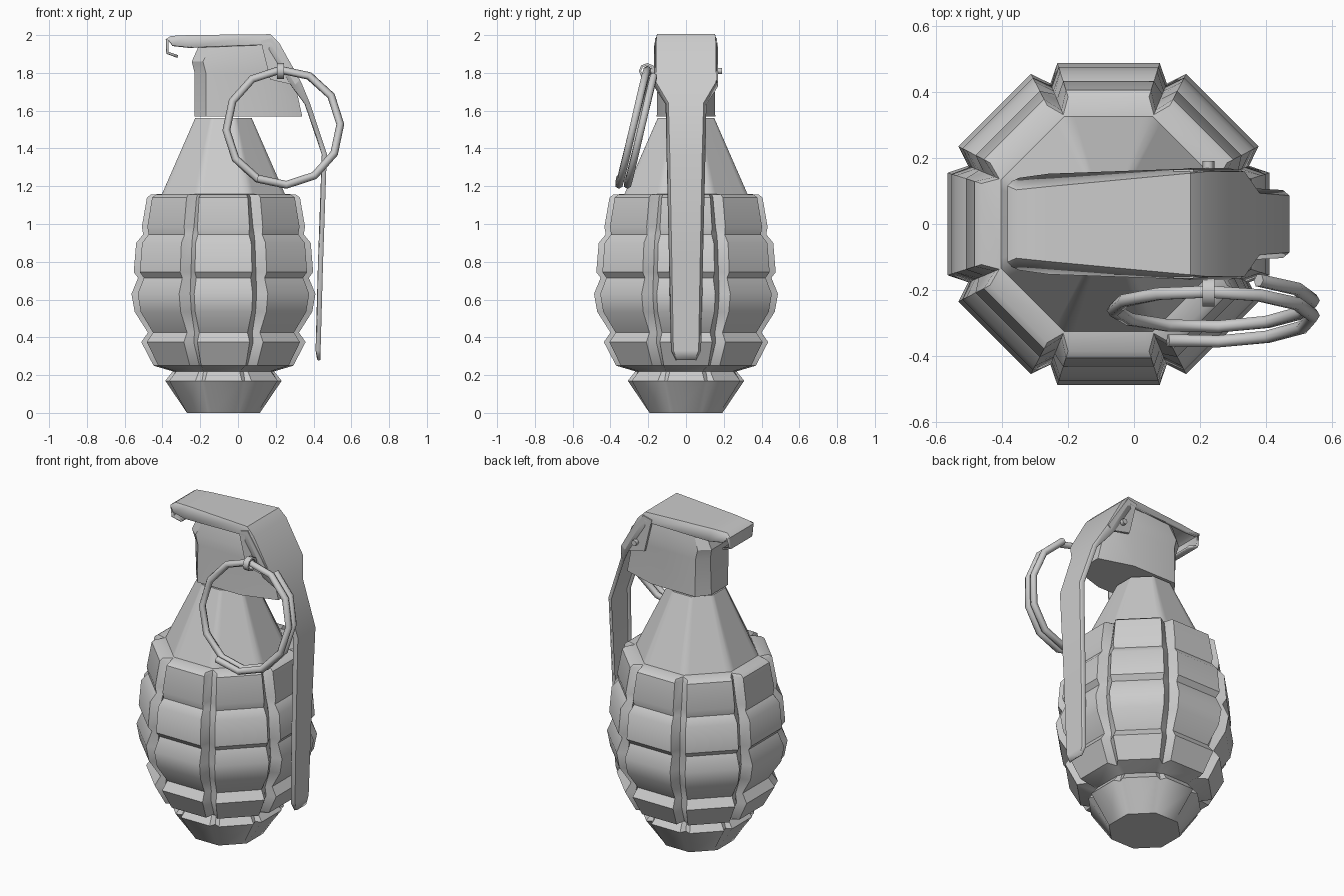
import bpy, bmesh, math
from mathutils import Vector

if "Cube" in bpy.data.objects:
    bpy.data.objects.remove(bpy.data.objects["Cube"])

CX = -0.077  # body axis


def make(name, verts, faces, smooth=35):
    me = bpy.data.meshes.new(name)
    bm = bmesh.new()
    vs = [bm.verts.new(v) for v in verts]
    for f in faces:
        bm.faces.new([vs[i] for i in f])
    bmesh.ops.recalc_face_normals(bm, faces=bm.faces)
    bm.to_mesh(me)
    bm.free()
    ob = bpy.data.objects.new(name, me)
    bpy.context.collection.objects.link(ob)
    if smooth:
        bpy.ops.object.select_all(action='DESELECT')
        ob.select_set(True)
        bpy.context.view_layer.objects.active = ob
        bpy.ops.object.shade_smooth_by_angle(angle=math.radians(smooth))
    return ob


def loft(name, rings, closed=True, caps=True, smooth=35):
    n = len(rings[0])
    verts = [v for r in rings for v in r]
    faces = []
    for k in range(len(rings) - 1):
        for i in range(n if closed else n - 1):
            j = (i + 1) % n
            faces.append((k*n + i, k*n + j, (k+1)*n + j, (k+1)*n + i))
    if caps:
        faces.append(tuple(range(n))[::-1])
        faces.append(tuple((len(rings) - 1)*n + i for i in range(n)))
    return make(name, verts, faces, smooth)


# Segmented body: eight lobes per ring with notches between them
def lobe_ring(z, a, notch):
    pts = []
    for k in range(8):
        t = k * math.pi / 4
        for off, r in ((-17.65, a * 1.0494), (17.65, a * 1.0494), (22.5, a * notch)):
            ang = t + math.radians(off)
            pts.append((CX + r * math.cos(ang), r * math.sin(ang), z))
    return pts


OCT = 1.082  # notch ratio that gives a plain octagon
profile = [
    (0, .193, OCT), (.17, .308, .96), (.22, .268, 1.03),
    (.25, .37, .90), (.375, .435, .945), (.425, .40, 1.0),
    (.535, .47, .945), (.63, .487, .945), (.715, .452, 1.0),
    (.745, .475, .945), (.90, .462, .945), (.945, .425, 1.0),
    (.985, .432, .945), (1.14, .405, .92), (1.155, .385, .93),
    (1.16, .325, OCT), (1.56, .15, OCT)]
loft("body", [lobe_ring(*p) for p in profile], smooth=42)


# Fuse housing between neck and lever
def head_ring(z, x0, x1, w0, wm, w1, xm):
    half = [(x0, w0), (x0 + .06, wm), (xm, wm), (x1, w1)]
    return [(x, y, z) for x, y in half] + [(x, -y, z) for x, y in reversed(half)]


loft("fuse_housing", [
    head_ring(1.57, -.23, .34, .08, .155, .09, .13),
    head_ring(1.80, -.23, .29, .09, .15, .10, .15),
    head_ring(1.86, -.245, .25, .10, .15, .12, .16),
    head_ring(1.96, -.20, .17, .10, .13, .12, .15)], smooth=30)

# Safety lever: channel swept along a side profile (x, z, half width, flange depth, flat ratio)
path = [
    (-.32, 1.885, .10, .004, .9), (-.375, 1.905, .11, .004, .9), (-.378, 1.975, .125, .01, .9),
    (-.355, 1.99, .135, .045, .75), (-.26, 1.995, .147, .06, .75), (.17, 2.0, .162, .05, .93),
    (.215, 1.955, .163, .06, .95), (.33, 1.75, .163, .05, .95),
    (.375, 1.64, .103, .02, .88), (.465, 1.37, .098, .018, .85),
    (.445, .8, .085, .018, .85), (.432, .33, .075, .018, .85), (.43, .28, .05, .008, .85)]
rings = []
for i, (x, z, w, d, flat) in enumerate(path):
    a, b = path[max(i - 1, 0)], path[min(i + 1, len(path) - 1)]
    t = Vector((b[0] - a[0], b[1] - a[1])).normalized()
    nx, nz = -t.y, t.x
    rings.append([(x - nx*d*k, s*w*f, z - nz*d*k)
                  for s, f, k in ((-1, 1, 1), (-1, flat, 0), (1, flat, 0), (1, 1, 1))])
lever = loft("safety_lever", rings, closed=False, caps=False, smooth=35)
mod = lever.modifiers.new("thickness", 'SOLIDIFY')
mod.thickness = .012
mod.offset = 0

# Hinge ears at the lever bend
for side, s in (("front", -1), ("back", 1)):
    tri = [(.12, 1.97), (.18, 1.985), (.325, 1.76), (.30, 1.735), (.17, 1.765)]
    loft("hinge_ear_" + side, [[(x, s * y, z) for x, z in tri] for y in (.15, .165)], smooth=0)


# Round wire along points
def tube(name, pts, r, sides=6, smooth=62):
    pts = [Vector(p) for p in pts]
    rings = []
    for i, p in enumerate(pts):
        t = (pts[min(i + 1, len(pts) - 1)] - pts[max(i - 1, 0)]).normalized()
        ref = Vector((0, 1, 0)) if abs(t.y) < .9 else Vector((0, 0, 1))
        u = t.cross(ref).normalized()
        v = t.cross(u)
        rings.append([p + r * (math.cos(q) * u + math.sin(q) * v)
                      for q in (2 * math.pi * k / sides for k in range(sides))])
    return loft(name, rings, smooth=smooth)


# Pull ring: tilted split ring of one and a half turns
pts = []
N = 19
for i in range(N):
    deg = -117 + 540 * i / (N - 1)
    a = math.radians(deg)
    dz = .305 * math.sin(a)
    pts.append((.24 + .302 * math.cos(a), -.295 + .21 * dz + .045 * (deg + 117) / 360, 1.512 + dz))
tube("pull_ring", pts, .021)

# Safety pin through the hinge, with its eye around the ring
tube("safety_pin", [(.225, .19, 1.81), (.225, -.19, 1.81)], .018)
eye = [(.225, -.205 + .045 * math.cos(a), 1.81 + .042 * math.sin(a))
       for a in (2 * math.pi * k / 8 for k in range(9))]
loft("pin_eye", [[(x + dx, -.21 + (y + .21) * s, 1.81 + (z - 1.81) * s) for x, y, z in eye[:8]]
                 for dx, s in ((-.018, .7), (-.018, 1), (.018, 1), (.018, .7), (-.018, .7))],
     caps=False, smooth=50)
